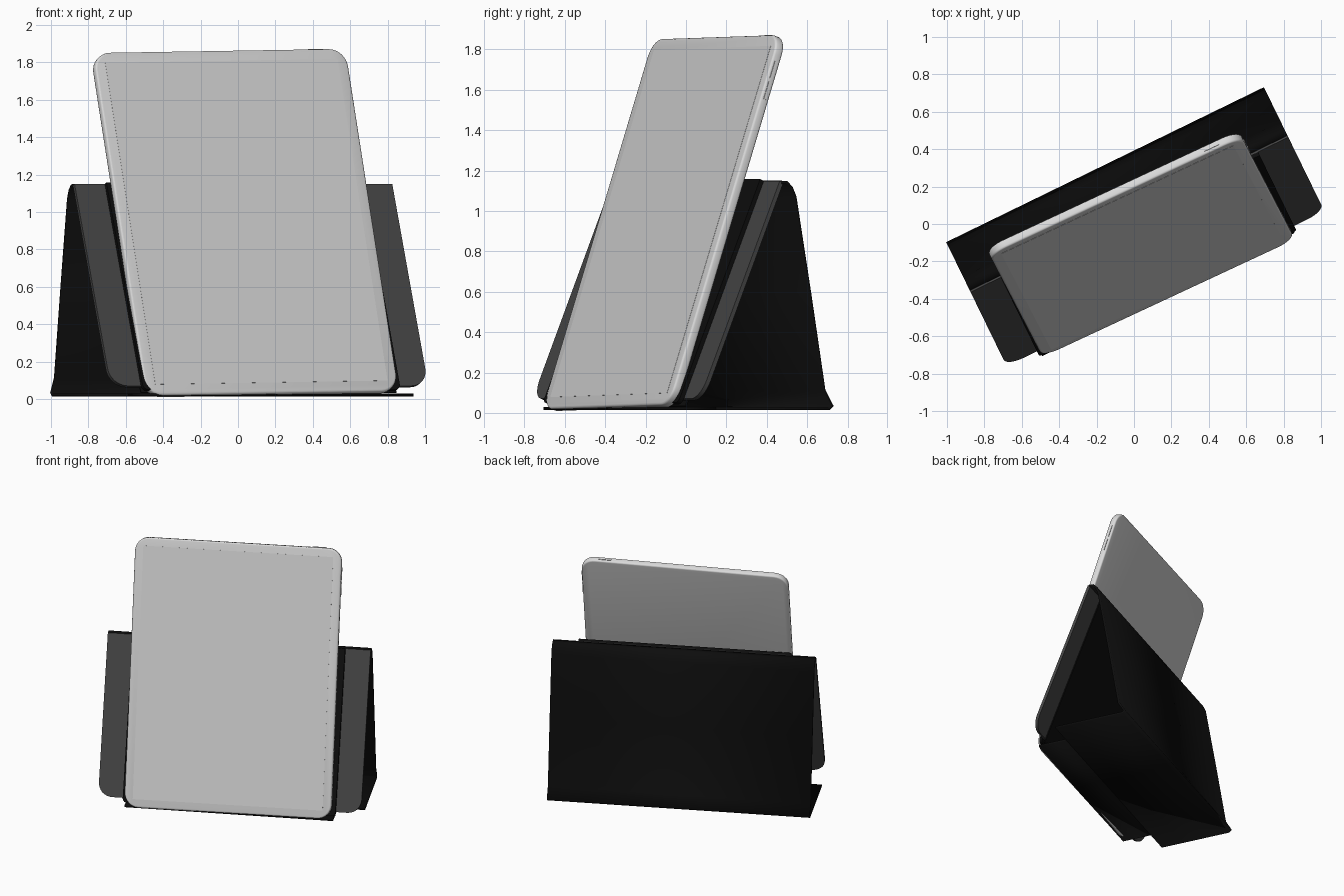
import bpy, bmesh
from math import radians, cos, sin, pi
from mathutils import Matrix, Vector

cube = bpy.data.objects.get("Cube")
if cube:
    bpy.data.objects.remove(cube, do_unlink=True)


def material(name, value):
    m = bpy.data.materials.new(name)
    m.use_nodes = True
    color = (value, value, value, 1)
    m.diffuse_color = color
    bsdf = m.node_tree.nodes["Principled BSDF"]
    bsdf.inputs["Base Color"].default_value = color
    bsdf.inputs["Roughness"].default_value = 0.6
    return m


FACE = material("light grey", 0.62)
RIM = material("pale silver", 0.70)
GREY = material("charcoal lining", 0.06)
BLACK = material("black cover", 0.004)


def finish(name, bm, mats, matrix):
    bmesh.ops.recalc_face_normals(bm, faces=bm.faces)
    mesh = bpy.data.meshes.new(name)
    bm.to_mesh(mesh)
    bm.free()
    for m in mats:
        mesh.materials.append(m)
    ob = bpy.data.objects.new(name, mesh)
    ob.matrix_world = matrix
    bpy.context.collection.objects.link(ob)
    bpy.ops.object.select_all(action='DESELECT')
    ob.select_set(True)
    bpy.context.view_layer.objects.active = ob
    bpy.ops.object.shade_smooth_by_angle(angle=radians(35))
    return ob


def slab(name, x0, x1, z0, z1, y0, y1, radii, mats, matrix, bevel=0.0):
    """Rounded plate standing in the xz plane; radii are (bottom, top)."""
    bm = bmesh.new()
    points = []
    for i, (x, z, sx, sz) in enumerate(((x1, z1, 1, 1), (x0, z1, -1, 1),
                                        (x0, z0, -1, -1), (x1, z0, 1, -1))):
        r = radii[1] if sz > 0 else radii[0]
        steps = 8 if r else 0
        for k in range(steps + 1):
            a = i * pi / 2 + k * pi / 2 / max(steps, 1)
            points.append((x - sx * r + r * cos(a), z - sz * r + r * sin(a)))
    face = bm.faces.new([bm.verts.new((x, y0, z)) for x, z in points])
    ext = bmesh.ops.extrude_face_region(bm, geom=[face])["geom"]
    bmesh.ops.translate(bm, vec=(0, y1 - y0, 0),
                        verts=[v for v in ext if isinstance(v, bmesh.types.BMVert)])
    bm.normal_update()
    if bevel:
        rims = [e for e in bm.edges if abs(e.verts[0].co.y - e.verts[1].co.y) < 1e-6]
        bmesh.ops.bevel(bm, geom=rims, offset=bevel, segments=3,
                        affect='EDGES', profile=0.5)
    bm.normal_update()
    if len(mats) > 1:  # second material on everything but the flat faces
        for f in bm.faces:
            f.material_index = 0 if abs(f.normal.y) > 0.95 else 1
    return finish(name, bm, mats, matrix)


def ribbon(name, profile, half, thickness, mat, matrix):
    """Sheet following a (y, z) profile, spanning x = -half..half."""
    bm = bmesh.new()
    rows = [[bm.verts.new((s * half, y, z)) for s in (-1, 1)] for y, z in profile]
    for a, b in zip(rows, rows[1:]):
        bm.faces.new((a[0], a[1], b[1], b[0]))
    ob = finish(name, bm, [mat], matrix)
    mod = ob.modifiers.new("thickness", 'SOLIDIFY')
    mod.thickness = thickness
    mod.offset = 0
    return ob


# Cover: floor, back panel and rounded ridge
stand = Matrix.Rotation(radians(26), 4, 'Z')
HALF = 0.945
ribbon("cover_back_and_floor",
       [(-0.20, 0.022), (0.33, 0.022), (0.345, 0.035), (0.30, 0.11), (0.22, 0.60),
        (0.14, 1.07), (0.12, 1.115), (0.095, 1.14), (0.065, 1.142)],
       HALF, 0.016, BLACK, stand)
ribbon("cover_floor_tongue", [(-0.42, 0.022), (-0.19, 0.022)], 0.75, 0.014, BLACK, stand)

# Front flap leaning on the ridge, with layers behind and in front
lean = radians(22.2)
flap = stand @ Matrix.Translation((0, 0.065, 1.14)) @ Matrix.Rotation(-lean, 4, 'X')
slab("front_flap", -HALF, HALF, -1.16, 0.005, -0.012, 0.010, (0.10, 0), [GREY], flap)
slab("inner_lining", -0.76, 0.76, -1.19, -0.02, 0.010, 0.018, (0, 0), [BLACK], flap)
slab("holder_plate", -0.765, 0.765, -1.19, 0.005, -0.034, -0.012, (0.03, 0), [BLACK], flap)

# Tablet
tablet = (Matrix.Translation((0.035, -0.105, 0.94))
          @ Matrix.Rotation(radians(24.7), 4, 'Z')
          @ Matrix.Rotation(radians(-18.6), 4, 'X')
          @ Matrix.Rotation(radians(-0.9), 4, 'Y'))
W, H, T = 0.745, 0.967, 0.024
slab("tablet_body", -W, W, -H, H, -T, T, (0.10, 0.10), [FACE, RIM], tablet, 0.012)
slab("screen", -W + 0.06, W - 0.06, -H + 0.06, H - 0.06, -T - 0.001, -T + 0.002,
     (0, 0), [FACE], tablet)

# Small details on the rim
for i, z in enumerate((0.68, 0.79)):
    slab("volume_button_%d" % (i + 1), W - 0.002, W + 0.004, z - 0.045, z + 0.045,
         -0.007, 0.007, (0, 0), [RIM], tablet)
slab("power_button", 0.53, 0.62, H - 0.002, H + 0.004, -0.007, 0.007, (0, 0), [RIM], tablet)
slab("charging_port", -0.035, 0.035, -H - 0.001, -H + 0.002, -0.007, 0.007,
     (0, 0), [BLACK], tablet)
